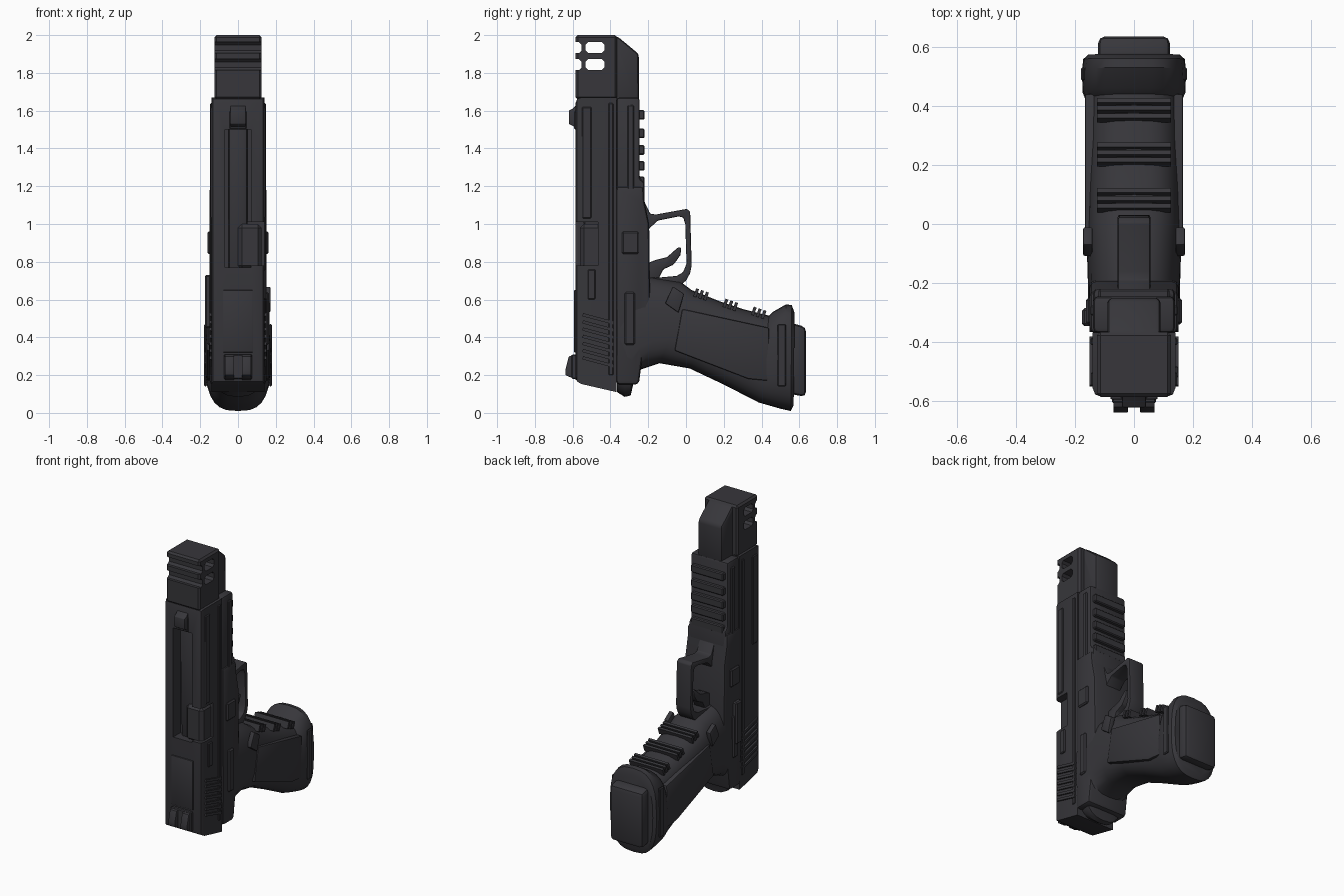
import bpy, bmesh, math
from mathutils import Vector, Matrix

if "Cube" in bpy.data.objects:
    bpy.data.objects.remove(bpy.data.objects["Cube"])

mat = bpy.data.materials.new("charcoal polymer")
mat.diffuse_color = (0.038, 0.037, 0.043, 1)
mat.use_nodes = True
mat.node_tree.nodes["Principled BSDF"].inputs["Base Color"].default_value = mat.diffuse_color


def finish(name, bm, bevel=0.0, edges=None, segments=2):
    bmesh.ops.recalc_face_normals(bm, faces=bm.faces)
    if bevel:
        sel = [e for e in bm.edges if len(e.link_faces) == 2 and e.calc_face_angle(0) > 0.5
               and (edges is None or edges(e))]
        bmesh.ops.bevel(bm, geom=sel, offset=bevel, segments=segments, profile=0.5,
                        affect='EDGES', clamp_overlap=True)
    me = bpy.data.meshes.new(name)
    bm.to_mesh(me)
    bm.free()
    ob = bpy.data.objects.new(name, me)
    bpy.context.collection.objects.link(ob)
    me.materials.append(mat)
    return ob


def prism(name, pts, x0, x1, bevel=0.0, edges=None, segments=2):
    """Side profile of (y, z) points extruded from x0 to x1."""
    bm = bmesh.new()
    f = bm.faces.new([bm.verts.new((x0, y, z)) for y, z in pts])
    r = bmesh.ops.extrude_face_region(bm, geom=[f])
    bmesh.ops.translate(bm, vec=(x1 - x0, 0, 0),
                        verts=[v for v in r['geom'] if isinstance(v, bmesh.types.BMVert)])
    return finish(name, bm, bevel, edges, segments)


def box(name, x0, x1, y0, y1, z0, z1, bevel=0.0):
    return prism(name, [(y0, z0), (y1, z0), (y1, z1), (y0, z1)], x0, x1, bevel, segments=1)


def tilted_box(name, centre, size, angle):
    bm = bmesh.new()
    m = Matrix.Translation(centre) @ Matrix.Rotation(angle, 4, 'X') @ Matrix.Diagonal((*size, 1))
    bmesh.ops.create_cube(bm, size=1, matrix=m)
    return finish(name, bm)


def loft(name, sections, n=28, power=2.9):
    """Rounded rings, each given by a front point, a back point and a half width."""
    bm = bmesh.new()
    rings = []
    for fy, fz, by, bz, w in sections:
        a, b = Vector((0, fy, fz)), Vector((0, by, bz))
        ring = []
        for i in range(n):
            t = 2 * math.pi * i / n
            c, s = math.cos(t), math.sin(t)
            u = math.copysign(abs(c) ** (2 / power), c)
            v = math.copysign(abs(s) ** (2 / power), s)
            ring.append(bm.verts.new((a + b) / 2 + (a - b) / 2 * u + Vector((w * v, 0, 0))))
        rings.append(ring)
    for r, q in zip(rings, rings[1:]):
        for i in range(n):
            bm.faces.new((r[i], r[(i + 1) % n], q[(i + 1) % n], q[i]))
    bm.faces.new(rings[0])
    bm.faces.new(rings[-1])
    return finish(name, bm)


def cut(ob, cutter):
    cutter.hide_render = True
    cutter.hide_viewport = True
    m = ob.modifiers.new("cut", 'BOOLEAN')
    m.operation = 'DIFFERENCE'
    m.solver = 'EXACT'
    m.object = cutter


def top_edge(e):
    return all(v.co.y < -0.57 for v in e.verts)


# Slide with top window and side port
slide = prism("slide", [(-.585, .16), (-.367, .11), (-.367, 1.67), (-.585, 1.67)],
              -.14, .14, .03, top_edge)
cut(slide, box("window_cutter", -.07, .07, -.7, -.51, .77, 1.5))
cut(slide, box("port_cutter", .02, .3, -.7, -.465, .78, 1.01))
box("barrel_chamber", .0, .125, -.56, -.44, .76, 1.0, .02)
prism("barrel", [(-.535, .75), (-.42, .75), (-.42, 1.55), (-.555, 1.55)], -.05, .05, .02)
box("slide_rib", -.045, .045, -.592, -.57, 1.5, 1.6, .006)
prism("rear_top_plate", [(-.593, .32), (-.57, .32), (-.57, .65), (-.593, .65)], -.08, .08, .005)

# Rear slide grip ribs and side mouldings
for s in (-1, 1):
    for i in range(7):
        tilted_box("slide_serration", (s * .139, -.465, .27 + .038 * i),
                   (.022, .17, .017), math.radians(-15))
    box("slide_side_rail", s * .13, s * .147, -.41, -.385, .2, 1.64, .004)
    box("slide_side_panel", s * .13, s * .146, -.55, -.50, 1.03, 1.62, .005)

# Sights
for s in (-1, 1):
    prism("rear_sight_post", [(-.62, .30), (-.57, .31), (-.57, .17), (-.638, .20), (-.638, .23)],
          s * .02, s * .07, .004)
box("rear_sight_base", -.075, .075, -.605, -.57, .18, .31, .005)
prism("front_sight", [(-.57, 1.64), (-.60, 1.61), (-.62, 1.60), (-.62, 1.53), (-.60, 1.52), (-.57, 1.50)],
      -.04, .04, .004)

# Compensator with ports cut through the sides
comp = box("compensator", -.125, .125, -.585, -.365, 1.66, 2.0, .012)
for zc in (1.934, 1.844):
    for y0, y1 in ((-.532, -.432), (-.64, -.552)):
        d = .029
        oct_pts = [(y0, zc - d / 2), (y0 + d / 2, zc - d), (y1 - d / 2, zc - d), (y1, zc - d / 2),
                   (y1, zc + d / 2), (y1 - d / 2, zc + d), (y0 + d / 2, zc + d), (y0, zc + d / 2)]
        cut(comp, prism("vent_cutter", oct_pts, -.3, .3))
prism("compensator_underlug", [(-.4, 1.64), (-.25, 1.64), (-.25, 1.90), (-.365, 1.995), (-.4, 1.995)],
      -.09, .09, .025)

# Frame, dust cover and accessory rail
prism("dust_cover", [(-.368, .95), (-.22, .95), (-.22, 1.22), (-.245, 1.24), (-.245, 1.67), (-.368, 1.67)],
      -.138, .138, .02)
prism("frame", [(-.37, .15), (-.25, .15), (-.19, .6), (-.195, 1.0), (-.22, 1.12), (-.225, 1.2), (-.37, 1.2)],
      -.15, .15, .02)
for zc in (1.225, 1.308, 1.392, 1.48, 1.578):
    box("rail_tooth", -.12, .12, -.27, -.22, zc - .026, zc + .026, .006)
for s in (-1, 1):
    box("frame_rail", s * .12, s * .148, -.31, -.275, 1.15, 1.63, .006)
    box("takedown_lever", s * .14, s * .162, -.34, -.25, .84, .96, .008)
    box("side_inset_plate", s * .14, s * .163, -.325, -.27, .36, .64, .008)
    prism("magazine_release", [(-.11, .58), (-.04, .53), (-.01, .63), (-.07, .67)],
          s * .14, s * .172, .006)
box("slide_stop_left", -.176, -.13, -.345, -.285, .45, .73, .008)
box("extractor", .13, .15, -.52, -.48, .6, .76, .005)

# Trigger guard and trigger
prism("trigger_guard", [(-.23, 1.14), (-.19, 1.055), (-.16, 1.05), (.005, 1.08), (.022, 1.065), (.03, .78),
                        (.022, .74), (0, .70), (-.05, .66), (-.21, .66), (-.21, .72), (-.16, .715), (-.05, .725), (-.015, .745), (.003, .79),
                        (-.004, 1.0), (-.015, 1.035), (-.04, 1.04), (-.15, 1.018), (-.19, .98), (-.23, .93)],
      -.055, .055, .006)
prism("trigger", [(-.21, .70), (-.21, .79), (-.16, .81), (-.10, .825), (-.04, .878), (-.024, .875), (-.03, .835),
                  (-.065, .785), (-.12, .76), (-.15, .70)], -.04, .04, .008)

# Grip with flared magazine well
loft("grip", [(-.365, .74, -.365, .11, .15), (-.31, .74, -.325, .085, .152), (-.26, .73, -.293, .092, .155),
              (-.19, .72, -.275, .17, .155), (-.03, .695, -.24, .23, .158), (.03, .65, -.14, .263, .16),
              (.18, .59, .02, .235, .158), (.30, .55, .20, .15, .158), (.44, .515, .385, .055, .16),
              (.46, .535, .43, .042, .174), (.53, .575, .50, .022, .176), (.56, .57, .555, .01, .172),
              (.575, .53, .57, .04, .155)])
prism("base_plate", [(.55, .10), (.58, .095), (.635, .085), (.635, .455), (.58, .47), (.55, .47)],
      -.122, .122, .025)

# Grip side panels and front strap ridges
prism("grip_panel", [(-.02, .55), (.44, .45), (.435, .17), (.33, .18), (-.06, .33)], -.166, .166, .008)
for s in (-1, 1):
    box("well_plate", s * .165, s * .18, .485, .53, .14, .47, .006)
for yc, zc in ((.08, .627), (.235, .572), (.385, .53)):
    for k in (-1, 0, 1):
        tilted_box("strap_ridge", (0, yc + k * .026, zc - k * .009), (.25, .016, .045), math.radians(-20))

for ob in bpy.data.objects:
    ob.select_set(False)
for ob in list(bpy.data.objects):
    if not ob.hide_render:
        bpy.context.view_layer.objects.active = ob
        ob.select_set(True)
bpy.ops.object.shade_smooth_by_angle(angle=math.radians(32))
